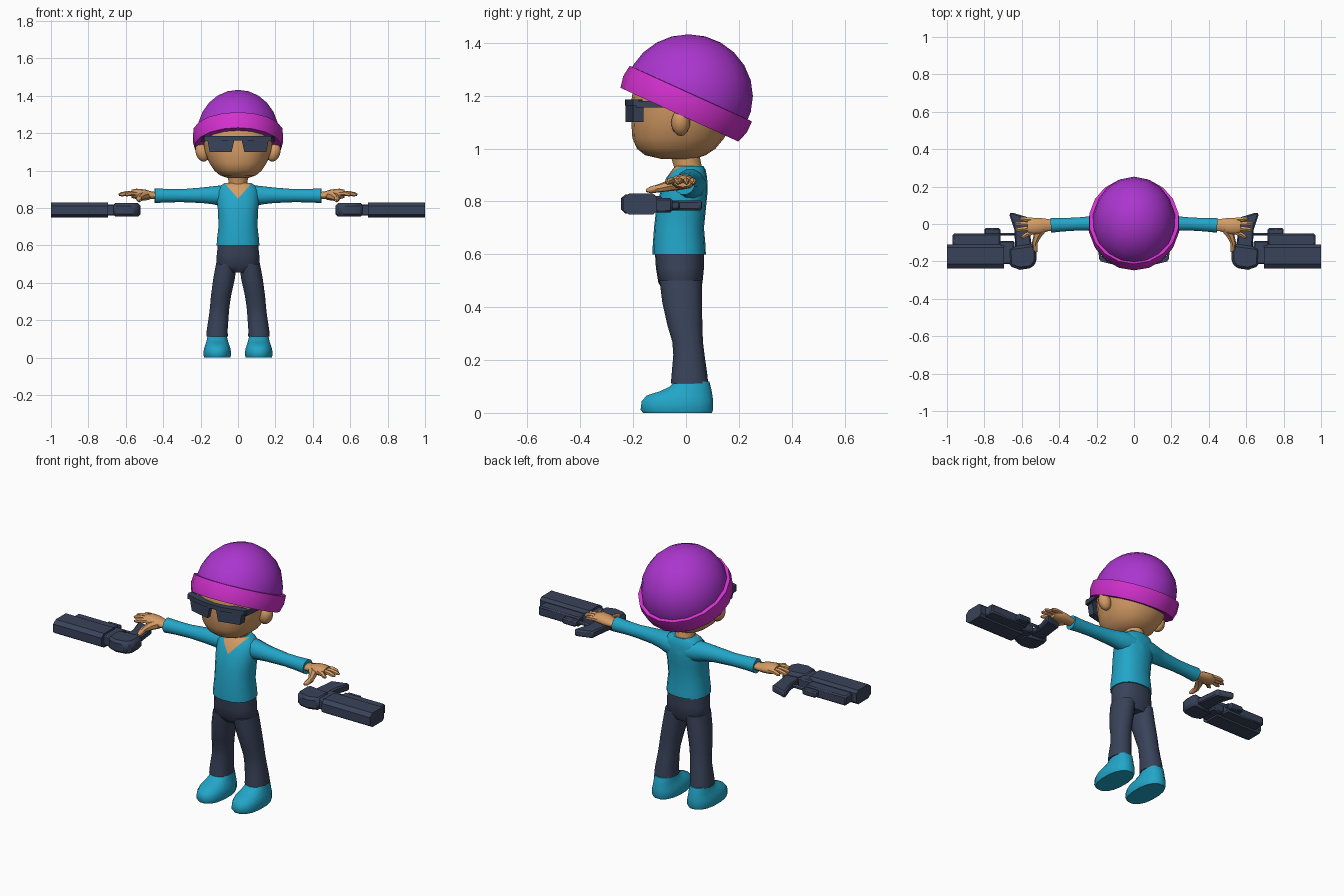
import bpy, bmesh, math
from mathutils import Vector, Matrix


def mat(name, col):
    m = bpy.data.materials.new(name)
    m.diffuse_color = (*col, 1)
    return m


PURPLE = mat("hat_purple", (0.41, 0.036, 0.62))
PINK = mat("band_magenta", (0.65, 0.03, 0.62))
SKIN = mat("skin", (0.66, 0.33, 0.13))
TEAL = mat("teal", (0.016, 0.38, 0.58))
SLATE = mat("dark_slate", (0.040, 0.055, 0.10))


def finish(name, bm, mats, mirror=False, bevel=0.0, angle=50):
    """Turn a bmesh into a shaded object, optionally mirrored across x."""
    bmesh.ops.recalc_face_normals(bm, faces=bm.faces[:])
    me = bpy.data.meshes.new(name)
    bm.to_mesh(me)
    bm.free()
    ob = bpy.data.objects.new(name, me)
    bpy.context.collection.objects.link(ob)
    for m in mats:
        me.materials.append(m)
    bpy.ops.object.select_all(action='DESELECT')
    ob.select_set(True)
    bpy.context.view_layer.objects.active = ob
    bpy.ops.object.shade_smooth_by_angle(angle=math.radians(angle))
    if bevel:
        b = ob.modifiers.new("bevel", 'BEVEL')
        b.width, b.segments, b.limit_method = bevel, 1, 'ANGLE'
    if mirror:
        m = ob.modifiers.new("mirror", 'MIRROR')
        m.use_mirror_merge = False
    return ob


def skin_rings(bm, rings, closed=False):
    """Bridge equal rings of points with quads and cap or close the ends."""
    vs = [[bm.verts.new(p) for p in r] for r in rings]
    n = len(vs[0])
    pairs = list(zip(vs, vs[1:])) + ([(vs[-1], vs[0])] if closed else [])
    for a, b in pairs:
        for i in range(n):
            j = (i + 1) % n
            bm.faces.new((a[i], a[j], b[j], b[i]))
    if not closed:
        bm.faces.new(vs[0])
        bm.faces.new(vs[-1])


def oval(n, p=2.0):
    """Unit superellipse."""
    for i in range(n):
        t = 2 * math.pi * (i + 0.5) / n
        c, s = math.cos(t), math.sin(t)
        yield (math.copysign(abs(c) ** (2 / p), c), math.copysign(abs(s) ** (2 / p), s))


def column(rows, n=16, p=2.0):
    """Upright loft; rows are z, centre x, half width, front y, back y."""
    bm = bmesh.new()
    skin_rings(bm, [[(cx + c * rx, (f + b) / 2 + s * (b - f) / 2, z) for c, s in oval(n, p)]
                    for z, cx, rx, f, b in rows])
    return bm


def tube(bm, pts, n=8, flat=1.0):
    """Round limb through points (x, y, z, radius)."""
    P = [Vector(q[:3]) for q in pts]
    rings = []
    for i, q in enumerate(pts):
        d = (P[min(i + 1, len(P) - 1)] - P[max(i - 1, 0)]).normalized()
        up = Vector((0, 0, 1)) if abs(d.z) < 0.9 else Vector((0, 1, 0))
        u = d.cross(up).normalized()
        v = u.cross(d)
        rings.append([P[i] + u * c * q[3] + v * s * q[3] * flat for c, s in oval(n)])
    skin_rings(bm, rings)


def box(bm, x0, x1, y0, y1, z0, z1):
    skin_rings(bm, [[(x0, y0, z), (x1, y0, z), (x1, y1, z), (x0, y1, z)] for z in (z0, z1)])


# Hat crown: ellipsoid trimmed under the tilted band
TILT = math.radians(-24.5)
up = Vector((0, math.sin(-TILT), math.cos(TILT)))
bm = bmesh.new()
bmesh.ops.create_uvsphere(bm, u_segments=18, v_segments=12, radius=1,
                          matrix=Matrix.Translation((0, 0.01, 1.198)) @ Matrix.Diagonal((0.222, 0.243, 0.234, 1)))
bmesh.ops.bisect_plane(bm, geom=bm.verts[:] + bm.edges[:] + bm.faces[:],
                       plane_co=(0, -0.02, 1.15), plane_no=up, clear_inner=True)
finish("hat_crown", bm, [PURPLE])

# Hat band: rolled ring around the tilted rim
bm = bmesh.new()
place = Matrix.Translation((0, -0.025, 1.128)) @ Matrix.Rotation(TILT, 4, 'X')
profile = [(0.195, 0.005), (0.245, 0.0), (0.257, 0.045), (0.254, 0.09), (0.205, 0.092)]
skin_rings(bm, [[place @ Vector((c * r * 0.95, s * r + h * 0.07, h)) for c, s in oval(18)]
                for r, h in profile], closed=True)
finish("hat_band", bm, [PINK])

# Head with a tapered jaw
finish("head", column([
    (0.960, 0, 0.055, -0.09, 0.03), (0.975, 0, 0.098, -0.155, 0.075),
    (1.000, 0, 0.128, -0.186, 0.112), (1.040, 0, 0.155, -0.203, 0.145),
    (1.100, 0, 0.178, -0.207, 0.175), (1.180, 0, 0.192, -0.207, 0.2),
    (1.260, 0, 0.188, -0.195, 0.2), (1.330, 0, 0.14, -0.14, 0.15)], 18, 2.25), [SKIN])

# Ears
bm = bmesh.new()
bmesh.ops.create_uvsphere(bm, u_segments=10, v_segments=8, radius=1,
                          matrix=Matrix.Translation((0.192, -0.02, 1.098)) @ Matrix.Rotation(0.3, 4, 'Y')
                          @ Matrix.Diagonal((0.036, 0.036, 0.052, 1)))
finish("ears", bm, [SKIN], mirror=True)

# Neck
bm = bmesh.new()
tube(bm, [(0, 0.015, 0.87, 0.056), (0, 0.008, 0.93, 0.053), (0, -0.01, 1.0, 0.056)], 12)
finish("neck", bm, [SKIN])

# Sunglasses: swept-back lenses, brow bar and temples
bm = bmesh.new()
lens = [(0.018, 1.172, -0.218), (0.165, 1.172, -0.19), (0.152, 1.100, -0.19), (0.034, 1.100, -0.218)]
skin_rings(bm, [[(x, y + d, z) for x, z, y in lens] for d in (-0.01, 0.03)])
bar = [(0, -0.23), (0.06, -0.229), (0.178, -0.2), (0.186, -0.18), (0.17, -0.165), (0, -0.19)]
skin_rings(bm, [[(x, y, z) for x, y in bar] for z in (1.162, 1.186)])
skin_rings(bm, [[(x, y, z) for x, y in ((0.174, -0.19), (0.186, -0.19), (0.204, -0.02), (0.19, -0.02))]
                for z in (1.155, 1.18)])
finish("sunglasses", bm, [SLATE], mirror=True, angle=25)

# Shirt body with a V neckline cut into the front
bm = column([
    (0.600, 0, 0.116, -0.126, 0.075), (0.630, 0, 0.114, -0.126, 0.074),
    (0.700, 0, 0.106, -0.121, 0.068), (0.780, 0, 0.108, -0.112, 0.076),
    (0.840, 0, 0.114, -0.096, 0.082), (0.890, 0, 0.112, -0.074, 0.08),
    (0.920, 0, 0.095, -0.052, 0.074), (0.934, 0, 0.070, -0.04, 0.066)], 18, 2.3)
for sx in (1, -1):
    bmesh.ops.bisect_plane(bm, geom=bm.verts[:] + bm.edges[:] + bm.faces[:],
                           plane_co=(0, 0, 0.85), plane_no=(0.08 * sx, 0, -0.07))
for f in bm.faces:
    c = f.calc_center_median()
    f.material_index = int(c.y < 0 and c.z > 0.851 + 1.14 * abs(c.x))
finish("shirt", bm, [TEAL, SKIN])

# Sleeves
bm = bmesh.new()
tube(bm, [(0.04, 0.02, 0.862, 0.058), (0.09, 0.016, 0.866, 0.057), (0.13, 0.01, 0.868, 0.05),
          (0.19, 0.004, 0.868, 0.043), (0.30, 0, 0.866, 0.036), (0.38, -0.004, 0.866, 0.037),
          (0.445, -0.007, 0.866, 0.041)], 12)
finish("sleeves", bm, [TEAL], mirror=True)

# Hands: wrist and palm, four fingers, one thumb
bm = bmesh.new()
tube(bm, [(0.43, -0.006, 0.866, 0.03), (0.465, -0.006, 0.868, 0.035), (0.50, -0.01, 0.872, 0.045),
          (0.545, -0.012, 0.876, 0.046), (0.57, -0.012, 0.876, 0.036)], 10, 0.6)
for y0, x1, y1 in ((0.022, 0.612, 0.028), (0.0, 0.638, 0.002), (-0.022, 0.634, -0.03), (-0.044, 0.605, -0.07)):
    tube(bm, [(0.54, y0, 0.877, 0.013), (0.54 + (x1 - 0.54) * 0.55, y0 * 0.5 + y1 * 0.5, 0.878, 0.013),
              (x1 - 0.012, y1, 0.873, 0.011), (x1, y1, 0.871, 0.005)], 6)
tube(bm, [(0.485, -0.02, 0.868, 0.026), (0.515, -0.06, 0.860, 0.022), (0.53, -0.10, 0.850, 0.016),
          (0.527, -0.135, 0.843, 0.013), (0.522, -0.15, 0.841, 0.006)], 7)
finish("hands", bm, [SKIN], mirror=True)

# Trousers: hips and two flared legs
finish("trouser_hips", column([
    (0.455, 0, 0.09, -0.075, 0.045), (0.490, 0, 0.119, -0.104, 0.062),
    (0.550, 0, 0.115, -0.114, 0.068), (0.615, 0, 0.108, -0.118, 0.068)], 18, 2.3), [SLATE])
finish("trouser_legs", column([
    (0.112, 0.112, 0.059, -0.057, 0.084), (0.150, 0.111, 0.057, -0.054, 0.08),
    (0.220, 0.103, 0.054, -0.048, 0.07), (0.270, 0.098, 0.053, -0.052, 0.064),
    (0.330, 0.091, 0.055, -0.07, 0.062), (0.420, 0.075, 0.059, -0.09, 0.06),
    (0.500, 0.062, 0.057, -0.1, 0.06)], 14, 2.2), [SLATE], mirror=True)

# Shoes
finish("shoes", column([
    (0.000, 0.111, 0.070, -0.165, 0.100), (0.012, 0.111, 0.075, -0.174, 0.105),
    (0.045, 0.111, 0.073, -0.170, 0.105), (0.066, 0.111, 0.066, -0.15, 0.102),
    (0.082, 0.111, 0.060, -0.10, 0.099), (0.098, 0.111, 0.056, -0.065, 0.095),
    (0.118, 0.111, 0.052, -0.045, 0.09)], 16, 2.3), [TEAL], mirror=True)

# Blasters lying flat: barrel shroud with chamfered outer edge
bm = bmesh.new()
section = [(-0.238, 0.765), (-0.215, 0.75), (-0.125, 0.75), (-0.11, 0.765),
           (-0.11, 0.815), (-0.125, 0.83), (-0.215, 0.83), (-0.238, 0.812)]
skin_rings(bm, [[(x, y, z) for y, z in section] for x in (0.695, 1.0)])
finish("blaster_barrel", bm, [SLATE], mirror=True, angle=30)

# Blaster lower rail, neck and trigger guard
bm = bmesh.new()
box(bm, 0.715, 0.97, -0.13, -0.052, 0.758, 0.812)
box(bm, 0.64, 0.72, -0.215, -0.09, 0.76, 0.82)
box(bm, 0.715, 0.80, -0.07, -0.022, 0.768, 0.802)
box(bm, 0.63, 0.73, -0.062, -0.048, 0.775, 0.796)
finish("blaster_frame", bm, [SLATE], mirror=True, bevel=0.008, angle=30)

# Blaster rear housing
bm = bmesh.new()
rear = [(0.52, -0.20), (0.545, -0.235), (0.61, -0.245), (0.668, -0.225), (0.672, -0.125), (0.535, -0.105), (0.52, -0.13)]
skin_rings(bm, [[(x, y, z) for x, y in rear] for z in (0.755, 0.826)])
finish("blaster_rear", bm, [SLATE], mirror=True, bevel=0.014, angle=30)

# Blaster grip
bm = bmesh.new()
grip = [(0.545, -0.13), (0.635, -0.13), (0.64, -0.03), (0.668, 0.055), (0.655, 0.062), (0.565, 0.035), (0.562, 0.0)]
skin_rings(bm, [[(x, y, z) for x, y in grip] for z in (0.766, 0.804)])
finish("blaster_grip", bm, [SLATE], mirror=True, bevel=0.008, angle=30)
